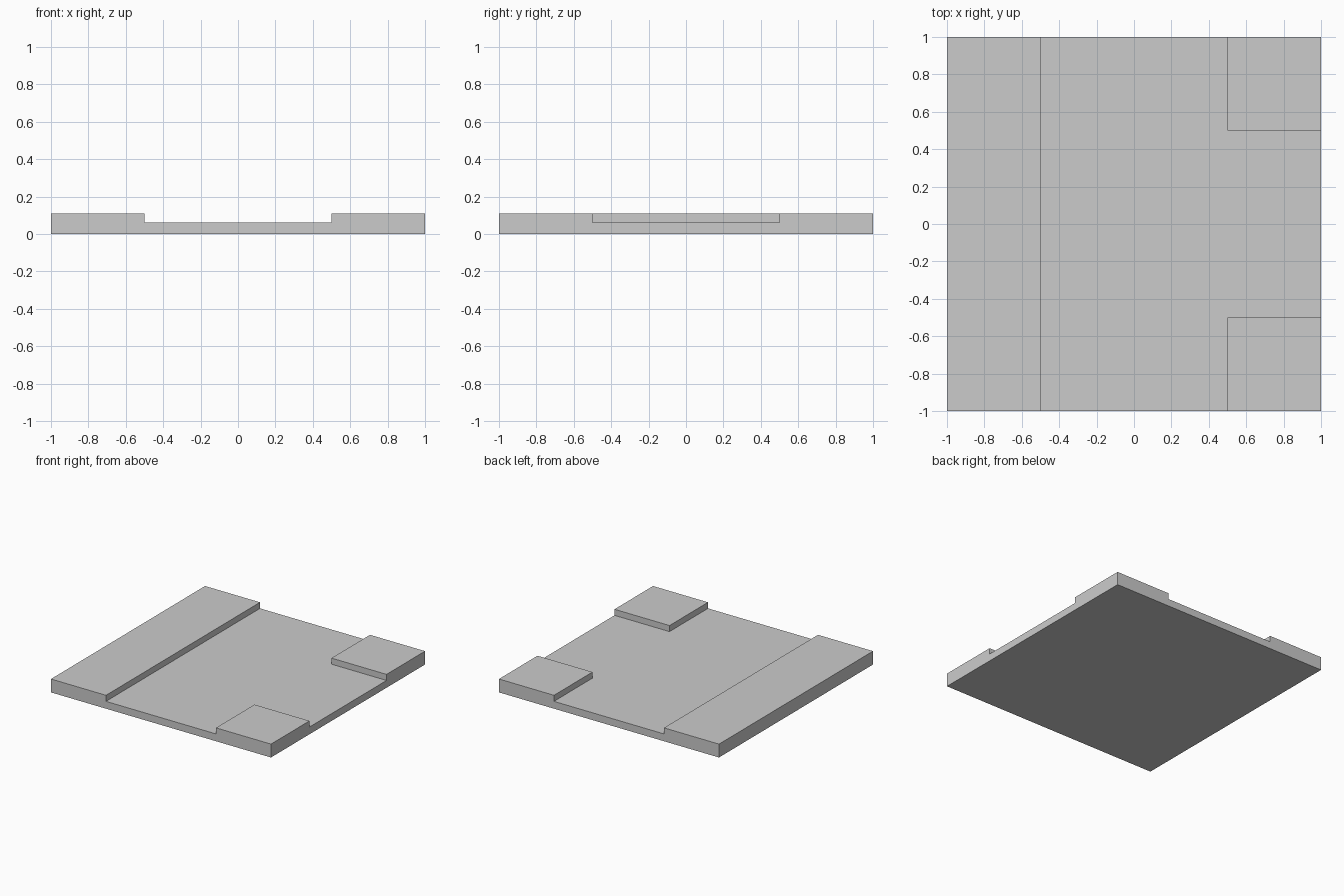
import bpy, bmesh

if "Cube" in bpy.data.objects:
    bpy.data.objects.remove(bpy.data.objects["Cube"])

FLOOR_Z, TOP_Z = 0.06, 0.11


def extrude_up(bm, faces, height):
    """Extrude a region of faces upward and return the new cap faces."""
    out = bmesh.ops.extrude_face_region(bm, geom=faces)["geom"]
    verts = [g for g in out if isinstance(g, bmesh.types.BMVert)]
    bmesh.ops.translate(bm, verts=verts, vec=(0, 0, height))
    return [g for g in out if isinstance(g, bmesh.types.BMFace)]


def is_raised(face):
    c = face.calc_center_median()
    return c.x < -0.5 or (c.x > 0.5 and abs(c.y) > 0.5)


bm = bmesh.new()

# Square slab on a 4 x 4 cell layout
bmesh.ops.create_grid(bm, x_segments=4, y_segments=4, size=1)
caps = extrude_up(bm, bm.faces[:], FLOOR_Z)

# Raised side strip and two raised corner blocks
extrude_up(bm, [f for f in caps if is_raised(f)], TOP_Z - FLOOR_Z)

# Merge the cells into clean flat faces
bmesh.ops.recalc_face_normals(bm, faces=bm.faces[:])
bmesh.ops.dissolve_limit(bm, angle_limit=0.01, verts=bm.verts[:], edges=bm.edges[:])

mesh = bpy.data.meshes.new("path_tile")
bm.to_mesh(mesh)
bm.free()
bpy.context.collection.objects.link(bpy.data.objects.new("path_tile", mesh))
